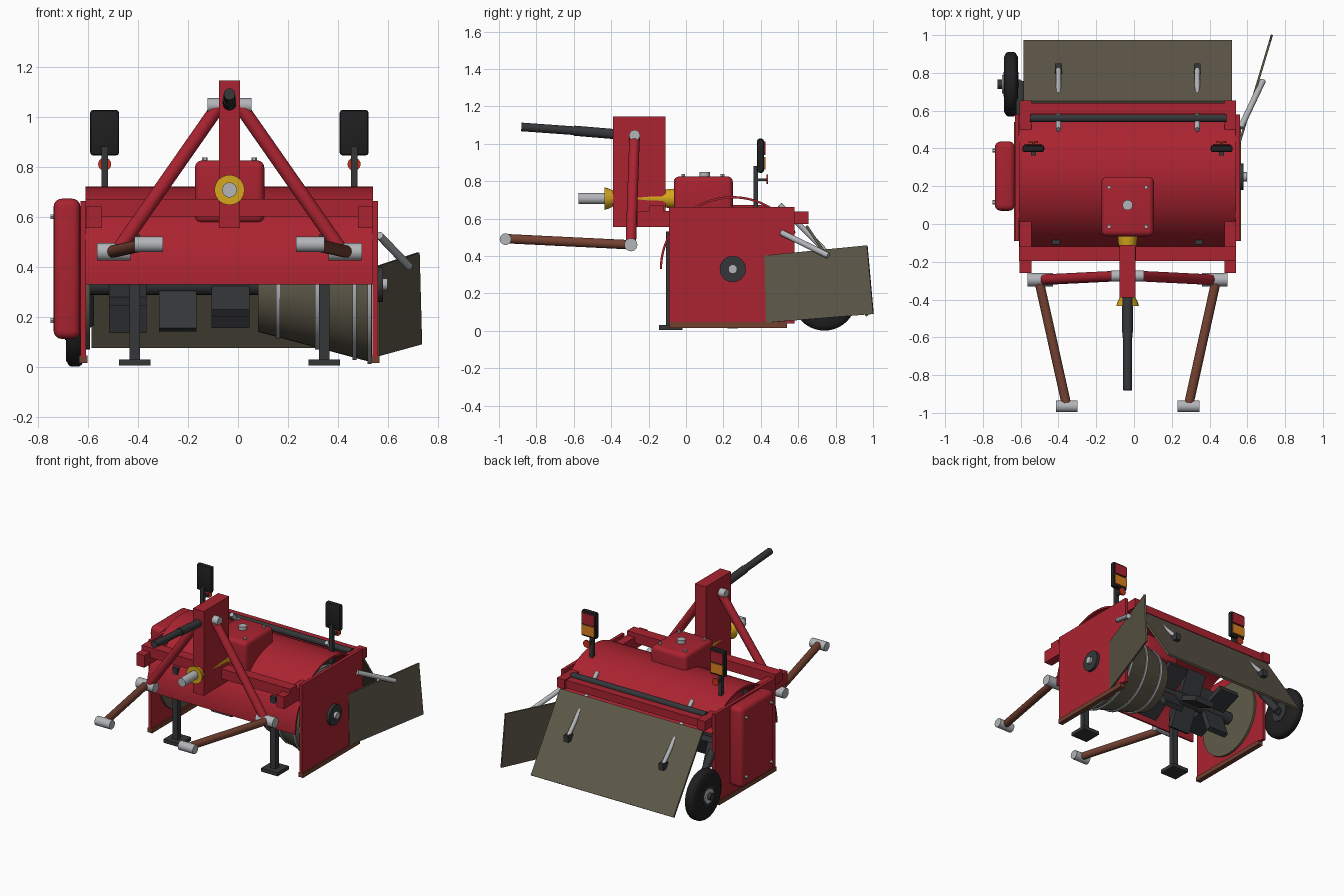
import bpy, bmesh, math
from mathutils import Vector

if "Cube" in bpy.data.objects:
    bpy.data.objects.remove(bpy.data.objects["Cube"])


def mat(name, r, g, b):
    m = bpy.data.materials.new(name)
    m.diffuse_color = (r, g, b, 1)
    m.use_nodes = True
    m.node_tree.nodes["Principled BSDF"].inputs["Base Color"].default_value = m.diffuse_color
    return m


RED = mat("red paint", .40, .017, .03)
OLIVE = mat("olive grey", .115, .102, .068)
DARK = mat("dark grey", .035, .037, .04)
BLACK = mat("black rubber", .014, .014, .015)
STEEL = mat("steel", .45, .46, .48)
YELLOW = mat("yellow guard", .66, .38, .012)
BROWN = mat("brown", .17, .052, .03)
ORANGE = mat("orange lens", .70, .22, .015)
REFLECT = mat("reflector red", .55, .035, .012)
CX = -.034           # centre line of the machine
AY, AZ = .25, .33    # rotor axis


def finish(bm, name, m, smooth=True):
    bmesh.ops.recalc_face_normals(bm, faces=bm.faces)
    me = bpy.data.meshes.new(name)
    bm.to_mesh(me)
    bm.free()
    me.materials.append(m)
    ob = bpy.data.objects.new(name, me)
    bpy.context.collection.objects.link(ob)
    if smooth:
        bpy.ops.object.select_all(action='DESELECT')
        ob.select_set(True)
        bpy.context.view_layer.objects.active = ob
        bpy.ops.object.shade_smooth_by_angle(angle=math.radians(35))
    return ob


def box(name, m, x, y, z, bevel=0, seg=3):
    """Box from (min, max) ranges, optionally rounded."""
    bm = bmesh.new()
    bmesh.ops.create_cube(bm, size=1)
    for v in bm.verts:
        v.co = [r[0] + (c + .5) * (r[1] - r[0]) for c, r in zip(v.co, (x, y, z))]
    if bevel:
        bmesh.ops.bevel(bm, geom=bm.edges[:], offset=bevel, segments=seg,
                        profile=.5, affect='EDGES')
    return finish(bm, name, m, bool(bevel))


def turned(name, m, a, b, prof, n=28):
    """Turned solid along a-b; prof lists (fraction along, radius)."""
    a, b = Vector(a), Vector(b)
    d = b - a
    q = d.to_track_quat('Z', 'Y')
    bm = bmesh.new()
    rings = []
    for t, r in prof:
        rings.append([bm.verts.new(a + d * t + q @ Vector((
            r * math.cos(2 * math.pi * i / n), r * math.sin(2 * math.pi * i / n), 0)))
            for i in range(n)])
    for p, c in zip(rings, rings[1:]):
        for i in range(n):
            bm.faces.new((p[i], p[(i + 1) % n], c[(i + 1) % n], c[i]))
    bm.faces.new(rings[0])
    bm.faces.new(rings[-1])
    return finish(bm, name, m)


def rod(name, m, a, b, r, n=24):
    return turned(name, m, a, b, [(0, r), (1, r)], n)


def prism(name, m, pts, offset):
    """Flat polygon thickened by an offset vector."""
    bm = bmesh.new()
    f = bm.faces.new([bm.verts.new(p) for p in pts])
    new = bmesh.ops.extrude_face_region(bm, geom=[f])['geom']
    bmesh.ops.translate(bm, vec=offset, verts=[v for v in new if isinstance(v, bmesh.types.BMVert)])
    if f.is_valid and all(len(e.link_faces) < 2 for e in f.edges):
        bm.faces.new([v for v in f.verts])
    return finish(bm, name, m, False)


# Curved hood over the rotor
arc = [math.radians(180 - 150 * i / 40) for i in range(41)]
hood = [(-.61, AY + .39 * math.cos(t), AZ + .39 * math.sin(t)) for t in arc]
hood += [(-.61, AY + .378 * math.cos(t), AZ + .378 * math.sin(t)) for t in reversed(arc)]
bm = bmesh.new()
ends = [[bm.verts.new((x, p[1], p[2])) for p in hood] for x in (-.61, .54)]
n = len(hood)
for i in range(n):
    j = (i + 1) % n
    bm.faces.new((ends[0][i], ends[0][j], ends[1][j], ends[1][i]))
for e in ends:
    for i in range(40):
        bm.faces.new((e[i], e[i + 1], e[n - 2 - i], e[n - 1 - i]))
finish(bm, "hood", RED)

# Side plates and wear runners
for side, x0, x1 in (("left", -.63, -.608), ("right", .538, .56)):
    box(side + "_plate", RED, (x0, x1), (-.09, .58), (.04, .663))
    box(side + "_runner", BROWN, (x0 - .006, x1 + .006), (-.09, .54), (.015, .046))

# Frame beams, end brackets and rear hinge rod
box("front_beam", RED, (-.61, .54), (-.195, -.12), (.60, .67))
box("rear_beam", RED, (-.58, .52), (.585, .64), (.575, .63))
for x in ((-.605, -.543), (.48, .54)):
    box("front_bracket", RED, x, (-.26, .02), (.555, .64))
    box("rear_bracket", RED, x, (.5, .655), (.57, .637))
rod("hinge_rod", DARK, (-.55, .56, .632), (.49, .56, .632), .021)

# Hitch mast, top link and struts
box("mast", RED, (CX - .042, CX + .042), (-.39, -.11), (.555, 1.145))
rod("top_link", DARK, (CX, -.88, 1.09), (CX, -.60, 1.07), .023)
rod("top_link_sleeve", DARK, (CX, -.60, 1.07), (CX, -.36, 1.05), .027)
rod("mast_pin", STEEL, (CX - .087, -.275, 1.045), (CX + .087, -.275, 1.045), .029)
for s in (-1, 1):
    rod("strut", RED, (CX + s * .045, -.275, 1.04), (CX + s * .45, -.295, .46), .028)
    rod("lower_pin", STEEL, (CX + s * .395, -.295, .46), (CX + s * .53, -.295, .46), .035)
    rod("lower_link", BROWN, (CX + s * .47, -.295, .46), (CX + s * .325, -.95, .492), .025)
    rod("link_eye", STEEL, (CX + s * .265, -.965, .49), (CX + s * .38, -.965, .49), .031)

# Drive shaft with guard
rod("drive_shaft", STEEL, (CX, -.575, .707), (CX, -.40, .707), .03)
turned("shaft_guard", YELLOW, (CX, -.435, .707), (CX, -.06, .707),
       [(0, .06), (.05, .055), (.13, .041), (.82, .044), (.9, .05), (1, .053)])

# Gearbox with bolts and filler cap
box("gearbox", RED, (-.172, .105), (-.065, .25), (.575, .825), .028, 4)
rod("filler_cap", STEEL, (CX, .1, .82), (CX, .1, .85), .027)
for x in (CX - .098, CX + .098):
    for y in (-.015, .195):
        rod("gearbox_bolt", STEEL, (x, y, .815), (x, y, .837), .011, 6)

# Chain case on the left
box("chain_case", RED, (-.737, -.63), (.07, .437), (.112, .672), .032, 4)
for y in (.115, .39):
    for z in (.185, .60):
        rod("case_bolt", STEEL, (-.73, y, z), (-.75, y, z), .011, 6)

# Bearing on the right plate
rod("bearing_flange", DARK, (.555, AY, AZ), (.58, AY, AZ), .07)
rod("bearing_cap", STEEL, (.575, AY, AZ), (.598, AY, AZ), .024)

# Rotor shaft, end disc and paddles
rod("rotor_shaft", DARK, (-.6, AY, AZ), (.1, AY, AZ), .042)
rod("rotor_disc", OLIVE, (-.607, AY, AZ), (-.592, AY, AZ), .26, 40)
for x, turn in ((-.44, 20), (-.24, 65), (-.03, 35)):
    for k in range(4):
        ob = box("paddle", DARK, (-.075, .075), (-.018, .018), (.03, .20))
        ob.location = (x, AY, AZ)
        ob.rotation_euler = (math.radians(turn + 90 * k), 0, 0)

# Conical drum with steel rings
turned("cone_drum", OLIVE, (.08, AY, AZ), (.535, AY, AZ), [(0, .19), (1, .312)], 48)
for x in (.16, .315, .465, .525):
    r = .19 + .27 * (x - .08)
    turned("drum_ring", STEEL, (x - .008, AY, AZ), (x + .008, AY, AZ),
           [(0, r), (0, r + .008), (1, r + .008), (1, r)], 48)

# Parking stands
for x in (-.412, .344):
    box("stand_post", DARK, (x - .021, x + .021), (-.108, -.07), (.02, .53))
    box("stand_foot", DARK, (x - .063, x + .063), (-.145, -.02), (.005, .03))

# Rear lights on posts
for x in (-.533, .464):
    box("light_post", DARK, (x - .013, x + .013), (.362, .386), (.62, .88))
    box("light_housing", BLACK, (x - .058, x + .058), (.38, .417), (.845, 1.027), .012, 2)
    box("red_lens", RED, (x - .047, x + .047), (.416, .424), (.94, 1.012))
    box("orange_lens", ORANGE, (x - .047, x + .047), (.416, .424), (.862, .93))
    rod("reflector", REFLECT, (x, .43, .81), (x, .439, .81), .026)
    box("reflector_bracket", DARK, (x - .008, x + .008), (.38, .432), (.80, .815))

# Rear flap with its spring rods
prism("rear_flap", OLIVE, [(-.585, .65, .565), (.52, .65, .565), (.52, .975, .083),
                           (-.585, .975, .083)], (0, -.012, -.008))
for x in (-.4, .335):
    rod("spring_rod", STEEL, (x, .5, .675), (x, .825, .345), .014)
    box("rod_clevis", DARK, (x - .018, x + .018), (.795, .85), (.315, .36))

# Right deflector and its stay
edge = [(.42, .403), (.967, .457), (1.0, .09), (.427, .043)]
prism("side_deflector", OLIVE, [(.562 + .3 * (y - .42), y, z) for y, z in edge], (-.011, .004, 0))
rod("deflector_stay", STEEL, (.565, .51, .525), (.683, .76, .402), .016)

# Depth wheel and arm
turned("tyre", BLACK, (-.688, .74, .172), (-.615, .74, .172),
       [(0, .09), (0, .145), (.15, .165), (.3, .171), (.7, .171), (.85, .165), (1, .145), (1, .09)], 40)
rod("wheel_rim", DARK, (-.692, .74, .172), (-.612, .74, .172), .065)
rod("wheel_hub", STEEL, (-.70, .74, .172), (-.69, .74, .172), .05)
rod("axle_cap", DARK, (-.722, .74, .172), (-.60, .74, .172), .024)
rod("wheel_arm", DARK, (-.60, .56, .40), (-.60, .74, .172), .025)
